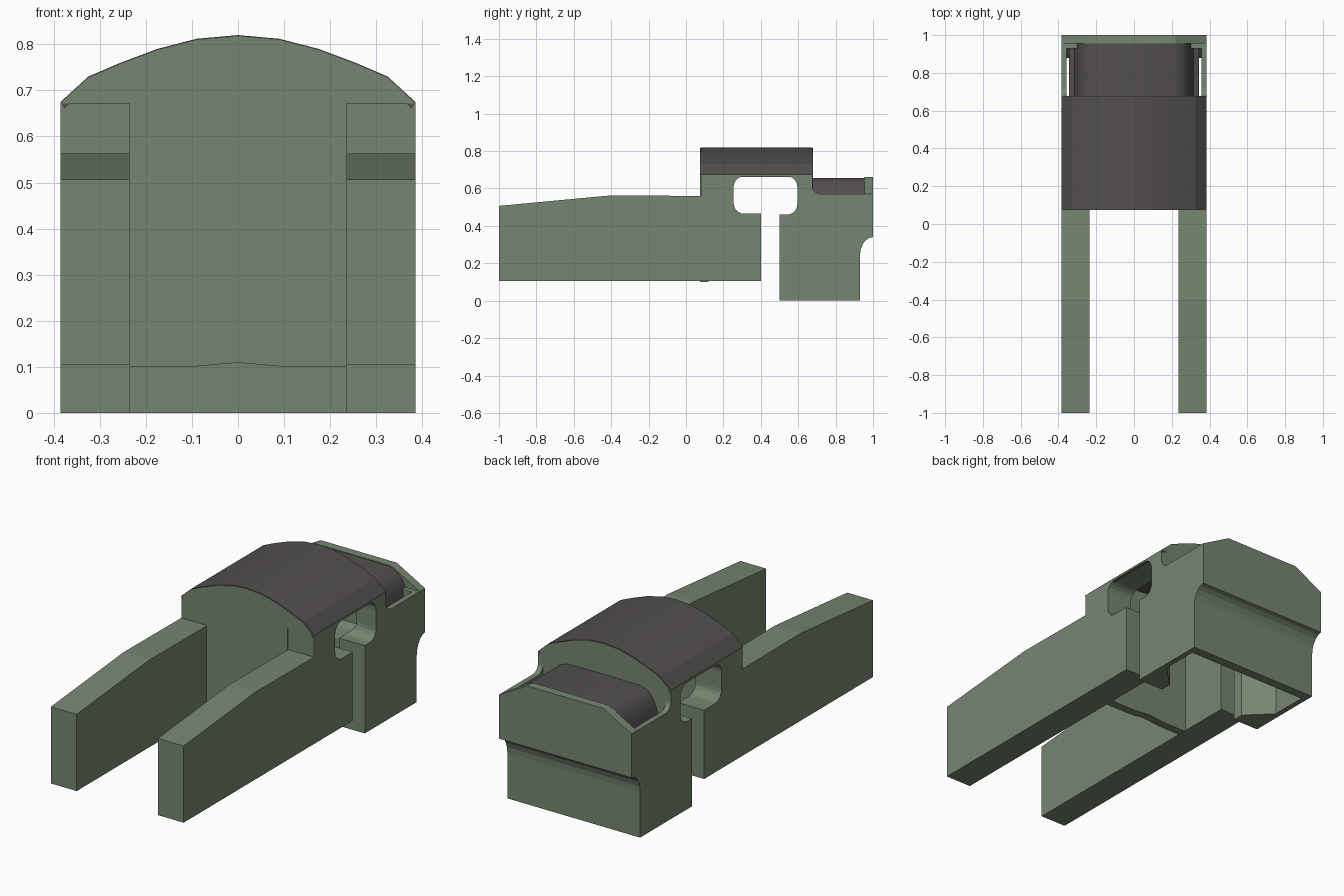
import bpy, bmesh, math

if "Cube" in bpy.data.objects:
    bpy.data.objects.remove(bpy.data.objects["Cube"])


def material(name, color):
    m = bpy.data.materials.new(name)
    m.diffuse_color = color
    m.use_nodes = True
    m.node_tree.nodes["Principled BSDF"].inputs["Base Color"].default_value = m.diffuse_color
    return m


green = material("green_paint", (0.18, 0.24, 0.165, 1))
dark = material("dark_cover", (0.085, 0.077, 0.076, 1))


def prism(name, pts, axis, a, b, mat=None):
    """Extrude a 2D outline along an axis from a to b."""
    place = {'x': lambda p, d: (d, p[0], p[1]),
             'y': lambda p, d: (p[0], d, p[1]),
             'z': lambda p, d: (p[0], p[1], d)}[axis]
    bm = bmesh.new()
    n = len(pts)
    v0 = [bm.verts.new(place(p, a)) for p in pts]
    v1 = [bm.verts.new(place(p, b)) for p in pts]
    bm.faces.new(v0)
    bm.faces.new(v1)
    for i in range(n):
        j = (i + 1) % n
        bm.faces.new((v0[i], v0[j], v1[j], v1[i]))
    bmesh.ops.recalc_face_normals(bm, faces=bm.faces)
    me = bpy.data.meshes.new(name)
    bm.to_mesh(me)
    bm.free()
    ob = bpy.data.objects.new(name, me)
    bpy.context.collection.objects.link(ob)
    if mat:
        me.materials.append(mat)
    return ob


def arc(cx, cz, ry, rz, a0, a1, n=5):
    """Points on an elliptical arc, angles in degrees."""
    out = []
    for i in range(n + 1):
        t = math.radians(a0 + (a1 - a0) * i / n)
        out.append((cx + ry * math.cos(t), cz + rz * math.sin(t)))
    return out


def mirrored(half):
    """Complete an outline given from right edge to the centre line."""
    return half + [(-x, z) for x, z in reversed(half) if x > 0]


# Side walls: arm, slot, rounded opening and rear cove in one outline
cove = arc(1.0, 0.24, 0.07, 0.10, 180, 90)
window = (arc(.31, .52, .055, .055, 270, 180) + arc(.31, .61, .055, .055, 180, 90)
          + arc(.54, .61, .055, .055, 90, 0) + arc(.54, .515, .055, .055, 0, -90))
side = ([(-1, .105), (.40, .105), (.40, .465)] + window +
        [(.50, .46), (.50, 0), (.93, 0)] + cove + [(1, .57)] +
        arc(.72, .615, .045, .045, 270, 180) +
        [(.675, .675), (.08, .675), (.08, .56), (-.40, .563), (-1, .507)])

# Cutter that thins the side walls around the rear bay
bay = prism("rear_bay_cutter",
            [(-.235, .56), (.235, .56), (.357, .68), (.357, .93), (.28, .93), (.28, .96),
             (-.28, .96), (-.28, .93), (-.357, .93), (-.357, .68)], 'z', -.2, 1.2)
bay.hide_render = True
bay.hide_viewport = True
for s, label in ((1, "right"), (-1, "left")):
    wall = prism("side_wall_" + label, side, 'x', s * .235, s * .385, green)
    cut = wall.modifiers.new("bay", 'BOOLEAN')
    cut.operation = 'DIFFERENCE'
    cut.solver = 'EXACT'
    cut.object = bay

# Curved roof
curve = mirrored([(.385, .675), (.325, .73), (.255, .76), (.175, .79), (.09, .812), (0, .82)])
under = [(x * .98, z - .015) for x, z in reversed(curve)]
prism("roof", curve + under, 'y', .077, .676, dark)

# Gable walls under the roof
gable = [(x, z - .003) for x, z in curve]
prism("front_wall", gable + [(-.235, .672), (-.235, .10), (-.1, .10), (0, .109),
                             (.1, .10), (.235, .10), (.235, .672)], 'y', .075, .12, green)
prism("cabin_rear_wall", gable + [(-.355, .672), (-.355, .48), (.355, .48), (.355, .672)],
      'y', .64, .678, green)

# Rear panel with its cove, and the raised lip above
inner = [(.955, .57), (.955, .37), (.90, .29), (.88, .24), (.88, 0)]
prism("rear_panel", [(.93, 0)] + cove + [(1, .57)] + inner, 'x', -.36, .36, green)
prism("rear_lip", [(.385, .57), (.22, .66), (-.22, .66), (-.385, .57)], 'y', .955, 1.0, green)

# Rounded cover in the rear bay
hood = prism("rear_hood", mirrored([(.345, .50), (.315, .51), (.305, .56), (.285, .605),
                                    (.255, .64), (.21, .655), (0, .657)]),
             'y', .677, .955, dark)
bpy.ops.object.select_all(action='DESELECT')
hood.select_set(True)
bpy.context.view_layer.objects.active = hood
bpy.ops.object.shade_smooth_by_angle(angle=math.radians(50))
